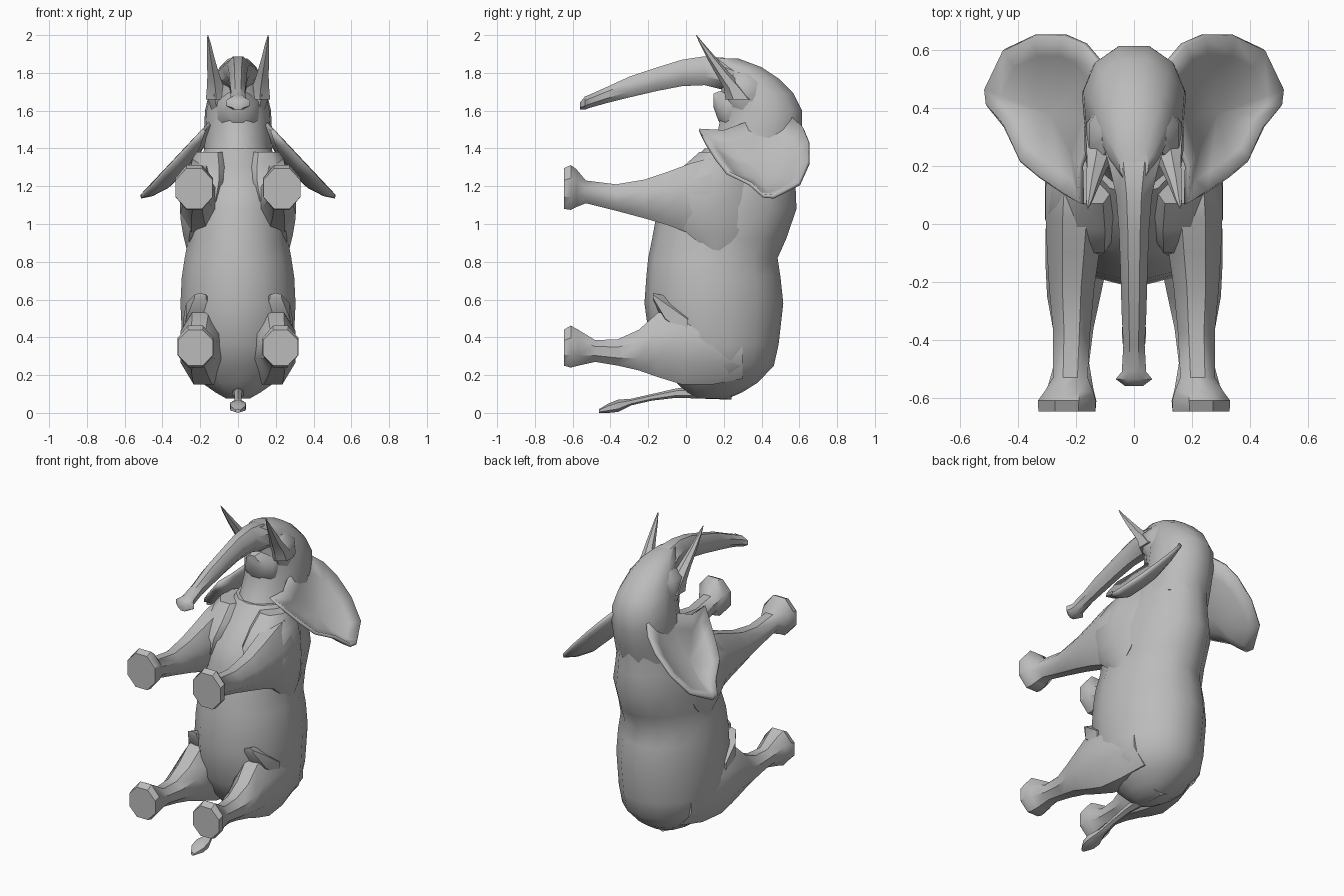
import bpy, bmesh, math

if "Cube" in bpy.data.objects:
    bpy.data.objects.remove(bpy.data.objects["Cube"], do_unlink=True)

# Single hide colour
hide = bpy.data.materials.new("grey hide")
hide.use_nodes = True
hide.diffuse_color = (.5, .5, .5, 1)
hide.node_tree.nodes["Principled BSDF"].inputs["Base Color"].default_value = (.5, .5, .5, 1)


def finish(name, bm, angle=40):
    """Turn a bmesh into a smooth-shaded object that keeps its hard edges."""
    bmesh.ops.recalc_face_normals(bm, faces=bm.faces)
    mesh = bpy.data.meshes.new(name)
    bm.to_mesh(mesh)
    bm.free()
    mesh.materials.append(hide)
    obj = bpy.data.objects.new(name, mesh)
    bpy.context.collection.objects.link(obj)
    bpy.ops.object.select_all(action='DESELECT')
    obj.select_set(True)
    bpy.context.view_layer.objects.active = obj
    bpy.ops.object.shade_smooth_by_angle(angle=math.radians(angle))
    return obj


def unit_ring(sides):
    """Closed ring of points that just fills the square from -1 to 1."""
    angles = [math.tau * (i + .5) / sides for i in range(sides)]
    wide = max(math.cos(a) for a in angles)
    tall = max(math.sin(a) for a in angles)
    return [(math.cos(a) / wide, math.sin(a) / tall) for a in angles]


def loft(name, axis, sections, sides, side=1, egg=0):
    """Skin closed rings placed along the y or z axis.

    Each section is (position, centre x, half width, low, high), where low and
    high are the limits along the remaining axis. A positive egg widens the
    high side of the ring, a negative one the low side.
    """
    bm = bmesh.new()
    rings = []
    for pos, centre, half, low, high in sections:
        ring = []
        for c, s in unit_ring(sides):
            x = side * (centre + half * c * (1 + egg * s))
            v = (low + high) / 2 + (high - low) / 2 * s
            ring.append(bm.verts.new((x, pos, v) if axis == 'y' else (x, v, pos)))
        rings.append(ring)
    for lower, upper in zip(rings, rings[1:]):
        for i in range(sides):
            j = (i + 1) % sides
            bm.faces.new((lower[i], lower[j], upper[j], upper[i]))
    bm.faces.new(rings[0])
    bm.faces.new(rings[-1])
    return finish(name, bm)


# Barrel of the body, from rump up to the neck, narrower along the spine
loft("body", 'z', [
    (.075, 0, .06, .06, .22), (.11, 0, .12, 0, .3), (.16, 0, .19, -.05, .38),
    (.25, 0, .265, -.12, .465), (.36, 0, .29, -.19, .49), (.58, 0, .3, -.22, .515),
    (.72, 0, .293, -.21, .5), (.82, 0, .278, -.2, .485), (.92, 0, .26, -.18, .53),
    (1.08, 0, .265, -.15, .585), (1.2, 0, .24, -.11, .58), (1.3, 0, .21, 0, .58),
    (1.4, 0, .175, .1, .58),
], 14, egg=-.07)

# Skull, with the wide brow toward the back
loft("head", 'z', [
    (1.28, 0, .19, .04, .56), (1.4, 0, .175, .12, .6), (1.5, 0, .175, .17, .615),
    (1.6, 0, .17, .19, .615), (1.69, 0, .15, .19, .57), (1.77, 0, .125, .18, .49),
    (1.83, 0, .095, .15, .4), (1.875, 0, .05, .13, .28),
], 12, egg=.1)

# Lower jaw
loft("jaw", 'y', [
    (.145, 0, .04, 1.62, 1.69), (.17, 0, .065, 1.55, 1.7), (.21, 0, .1, 1.49, 1.71),
    (.3, 0, .13, 1.46, 1.73), (.4, 0, .13, 1.46, 1.74),
], 8)

# Trunk, reaching forward and flaring at the tip
loft("trunk", 'y', [
    (.32, 0, .12, 1.66, 1.84), (.2, 0, .085, 1.71, 1.88), (.1, 0, .062, 1.735, 1.888),
    (-.02, 0, .052, 1.73, 1.87), (-.15, 0, .047, 1.705, 1.83),
    (-.3, 0, .043, 1.67, 1.78), (-.42, 0, .037, 1.64, 1.725),
    (-.51, 0, .042, 1.615, 1.685), (-.535, 0, .063, 1.605, 1.675),
    (-.56, 0, .03, 1.605, 1.645),
], 8)

# Tail with a tuft at the end
loft("tail", 'y', [
    (.24, 0, .05, .07, .16), (.1, 0, .035, .075, .14), (-.05, 0, .022, .08, .13),
    (-.18, 0, .018, .065, .1), (-.29, 0, .02, .04, .075), (-.36, 0, .042, .005, .07),
    (-.41, 0, .04, 0, .05), (-.46, 0, .012, 0, .02),
], 6)

FRONT_LEG = [
    (-.647, .232, .098, 1.08, 1.295), (-.61, .232, .1, 1.075, 1.312),
    (-.58, .225, .085, 1.09, 1.29), (-.53, .22, .06, 1.11, 1.23),
    (-.37, .215, .064, 1.07, 1.21), (-.22, .215, .078, 1.03, 1.235),
    (-.1, .21, .09, .995, 1.275), (.02, .205, .1, .95, 1.32),
    (.13, .195, .11, .91, 1.35), (.25, .15, .12, .93, 1.3),
]
# Shoulder mass, low on the outside and rising toward the chest
SHOULDER = [
    (.86, .255, .015, .12, .2), (.94, .235, .055, .02, .27), (1.03, .195, .11, -.07, .31),
    (1.12, .175, .133, -.11, .33), (1.22, .16, .14, -.1, .33), (1.3, .15, .12, -.02, .32),
    (1.38, .14, .08, .07, .3),
]
HIND_LEG = [
    (-.647, .225, .092, .25, .44), (-.61, .225, .095, .24, .462),
    (-.57, .22, .08, .25, .44), (-.48, .215, .06, .27, .385),
    (-.36, .21, .07, .25, .39), (-.25, .208, .092, .225, .44),
    (-.15, .2, .105, .19, .53), (-.02, .185, .12, .15, .55),
    (.14, .16, .13, .15, .55), (.3, .12, .13, .18, .5),
]
TUSK = [
    (1.66, .115, .055, .21, .37), (1.72, .12, .045, .2, .31),
    (1.79, .13, .032, .16, .24), (1.88, .145, .02, .11, .16),
    (1.96, .155, .01, .07, .09), (2, .16, .002, .053, .057),
]
CHEEK = [
    (1.6, .1, .04, .26, .4), (1.68, .115, .05, .21, .4), (1.75, .11, .045, .21, .4),
    (1.8, .085, .025, .26, .36),
]
# Skin fold between thigh and belly
FOLD = [
    (-.175, .2, .03, .6, .635), (-.11, .2, .075, .46, .62), (.01, .2, .09, .36, .54),
]
EAR_RIM = [
    (.11, .55), (.17, .62), (.24, .65), (.345, .65), (.45, .6), (.515, .465),
    (.51, .41), (.45, .34), (.395, .22), (.33, .165), (.25, .11), (.18, .07),
    (.185, .2), (.13, .36),
]


def ear_point(x, y, dip=0):
    """The ear slopes down as it spreads outward."""
    return x, y, 1.51 - 1.06 * (x - .17) - dip


def ear(name, side):
    """Cupped fan: rim, sunken inner ring and centre, thickened to a solid."""
    bm = bmesh.new()
    cx, cy = .28, .38
    rings = []
    for scale, dip in ((1, 0), (.75, .05), (.4, .095)):
        ring = []
        for x, y in EAR_RIM:
            px, py, pz = ear_point(cx + (x - cx) * scale, cy + (y - cy) * scale, dip)
            ring.append(bm.verts.new((side * px, py, pz)))
        rings.append(ring)
    px, py, pz = ear_point(cx, cy, .105)
    centre = bm.verts.new((side * px, py, pz))
    count = len(EAR_RIM)
    for i in range(count):
        j = (i + 1) % count
        for outer, inner in zip(rings, rings[1:]):
            bm.faces.new((outer[i], outer[j], inner[j], inner[i]))
        bm.faces.new((rings[-1][i], rings[-1][j], centre))
    obj = finish(name, bm)
    solid = obj.modifiers.new("thickness", 'SOLIDIFY')
    solid.thickness = .02
    solid.offset = 0
    return obj


# Paired parts
for label, side in (("left", 1), ("right", -1)):
    loft(label + "_front_leg", 'y', FRONT_LEG, 8, side)
    loft(label + "_shoulder", 'z', SHOULDER, 8, side)
    loft(label + "_hind_leg", 'y', HIND_LEG, 8, side)
    loft(label + "_thigh_fold", 'y', FOLD, 6, side)
    loft(label + "_tusk", 'z', TUSK, 6, side)
    loft(label + "_cheek", 'z', CHEEK, 7, side)
    ear(label + "_ear", side)
